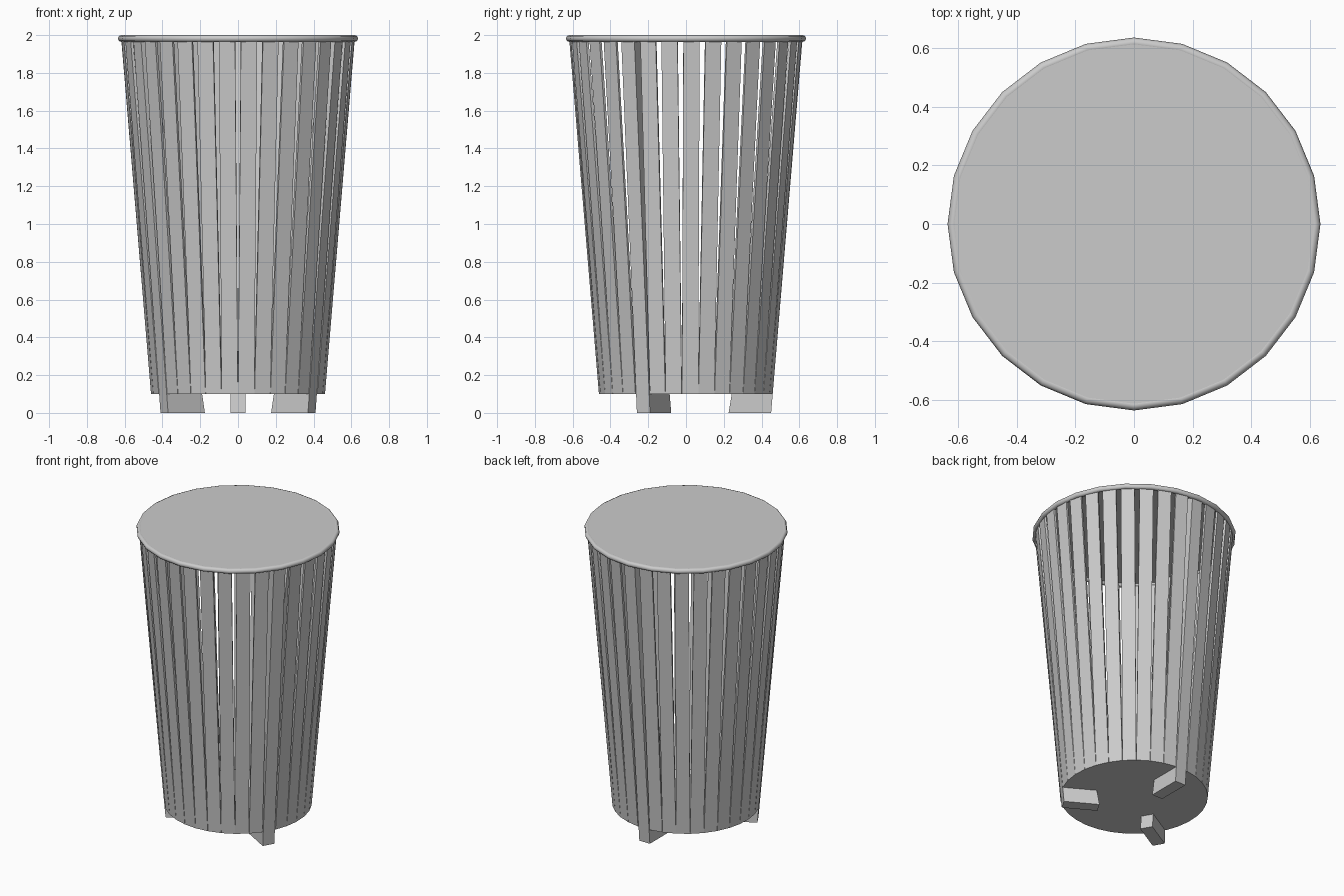
import bpy, bmesh, math
from mathutils import Matrix, Vector

cube = bpy.data.objects.get("Cube")
if cube:
    bpy.data.objects.remove(cube, do_unlink=True)

grey = bpy.data.materials.new("light_grey")
grey.use_nodes = True
grey.diffuse_color = (0.6, 0.6, 0.6, 1)
grey.node_tree.nodes["Principled BSDF"].inputs["Base Color"].default_value = (0.6, 0.6, 0.6, 1)

SLATS = 33
WIDTH = 0.086
BASE_Z, TOP_Z = 0.1, 1.98
BASE_R, TOP_R = 0.459, 0.617


def wall_radius(z):
    return BASE_R + (TOP_R - BASE_R) * (z - BASE_Z) / (TOP_Z - BASE_Z)


def finish(name, bm):
    bmesh.ops.recalc_face_normals(bm, faces=bm.faces)
    mesh = bpy.data.meshes.new(name)
    bm.to_mesh(mesh)
    bm.free()
    mesh.materials.append(grey)
    obj = bpy.data.objects.new(name, mesh)
    bpy.context.collection.objects.link(obj)
    return obj


def upright(bm, angle, z_low, depth_low, depth_top, width):
    """Radial board leaning with the wall; depth goes inward."""
    outline = [(wall_radius(z_low), z_low), (wall_radius(TOP_Z), TOP_Z),
               (wall_radius(TOP_Z) - depth_top, TOP_Z),
               (wall_radius(z_low) - depth_low, z_low)]
    face = bm.faces.new([bm.verts.new((r, -width / 2, z)) for r, z in outline])
    ext = bmesh.ops.extrude_face_region(bm, geom=[face])
    far = [g for g in ext["geom"] if isinstance(g, bmesh.types.BMVert)]
    bmesh.ops.translate(bm, verts=far, vec=Vector((0, width, 0)))
    bmesh.ops.rotate(bm, verts=list(face.verts) + far, cent=(0, 0, 0),
                     matrix=Matrix.Rotation(angle, 3, "Z"))


def disc(name, radius, z, thickness, sides):
    bm = bmesh.new()
    bmesh.ops.create_cone(bm, cap_ends=True, segments=sides, radius1=radius,
                          radius2=radius, depth=thickness,
                          matrix=Matrix.Translation((0, 0, z)))
    return finish(name, bm)


# Slatted wall, with every eleventh place taken by a leg
slats, legs = bmesh.new(), bmesh.new()
for i in range(SLATS):
    angle = math.pi / 2 + math.tau * i / SLATS
    if i % (SLATS // 3) == 0:
        upright(legs, angle, 0, 0.225, 0.06, 0.08)
    else:
        upright(slats, angle, BASE_Z, 0.014, 0.014, WIDTH)
finish("wall_slats", slats)
finish("legs", legs)

# Floor and lid
disc("floor", 0.456, BASE_Z + 0.01, 0.02, 48)
disc("lid", 0.622, 1.99, 0.016, 24)

# Rolled rim
bpy.ops.mesh.primitive_torus_add(major_segments=24, minor_segments=8,
                                 major_radius=0.618, minor_radius=0.018,
                                 location=(0, 0, 1.982))
rim = bpy.context.object
rim.name = "rim"
rim.data.materials.append(grey)
bpy.ops.object.shade_smooth_by_angle(angle=math.radians(50))
